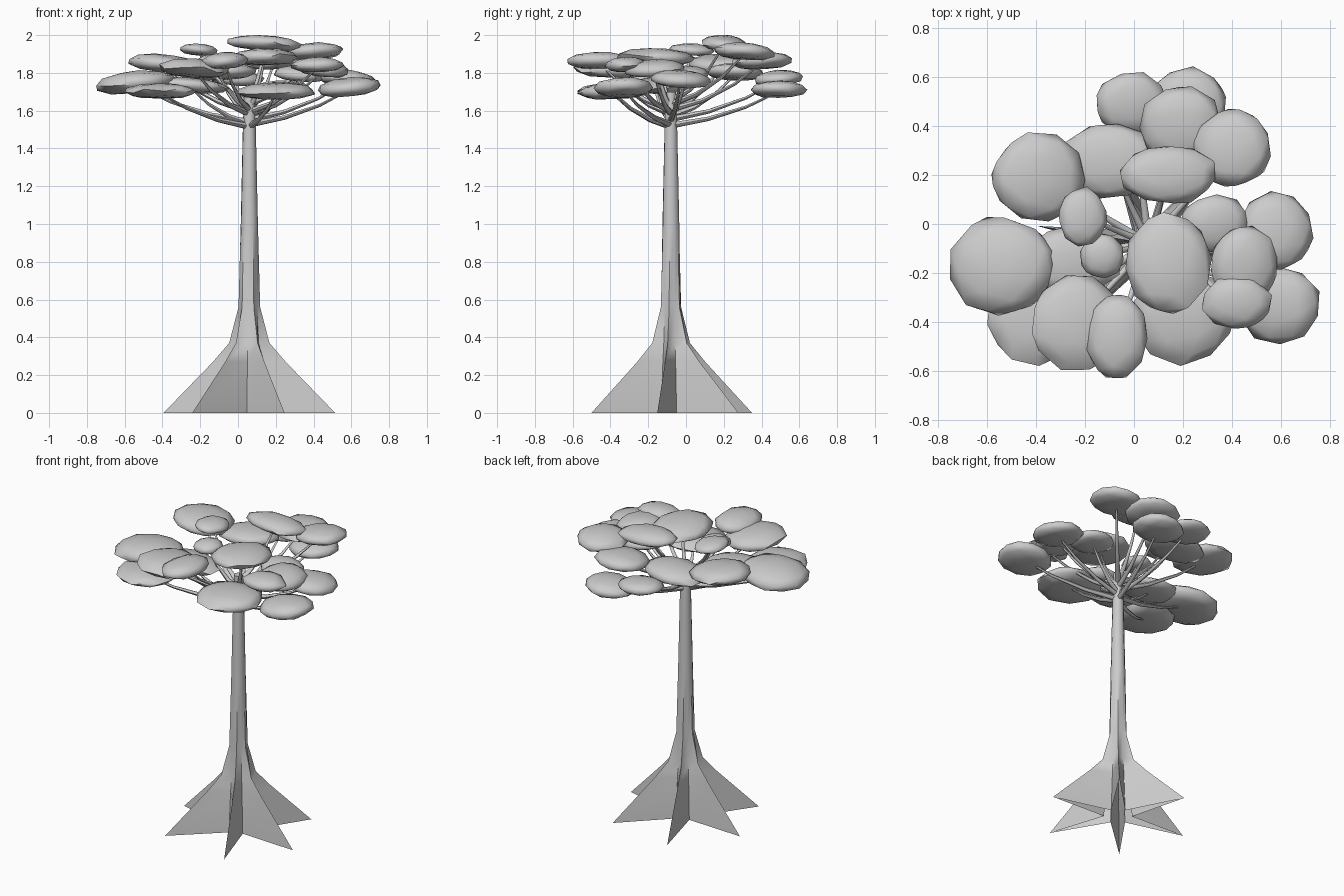
import bpy, bmesh, math, random
from mathutils import Vector, Euler

if "Cube" in bpy.data.objects:
    bpy.data.objects.remove(bpy.data.objects["Cube"])

random.seed(4)
CX, CY = 0.06, -0.08


def finish(name, bm, angle):
    bmesh.ops.recalc_face_normals(bm, faces=bm.faces)
    me = bpy.data.meshes.new(name)
    bm.to_mesh(me)
    bm.free()
    ob = bpy.data.objects.new(name, me)
    bpy.context.collection.objects.link(ob)
    bpy.ops.object.select_all(action='DESELECT')
    ob.select_set(True)
    bpy.context.view_layer.objects.active = ob
    bpy.ops.object.shade_smooth_by_angle(angle=math.radians(angle))
    return ob


def loft(bm, rings, cap=True):
    rows = [[bm.verts.new(p) for p in r] for r in rings]
    n = len(rows[0])
    for a, b in zip(rows, rows[1:]):
        for i in range(n):
            j = (i + 1) % n
            bm.faces.new((a[i], a[j], b[j], b[i]))
    if cap:
        bm.faces.new(rows[-1])


def tube(bm, pts, radii, n=6):
    rings = []
    for k, p in enumerate(pts):
        d = (pts[min(k + 1, len(pts) - 1)] - pts[max(k - 1, 0)]).normalized()
        u = d.cross(Vector((0, 0, 1))).normalized()
        v = u.cross(d)
        rings.append([p + radii[k] * (u * math.cos(t) + v * math.sin(t))
                      for t in (2 * math.pi * i / n for i in range(n))])
    loft(bm, rings)


# trunk with six buttress fins: (z, fin radius, valley radius), open underneath
fins = [-9, 51, 111, 171, 229, 294]
profile = [(0, 0.46, 0.085), (0.27, 0.195, 0.07), (0.37, 0.108, 0.062),
           (0.56, 0.058, 0.052), (1.0, 0.046, 0.045), (1.5, 0.035, 0.034),
           (1.7, 0.028, 0.028)]
rings = []
for z, tip, valley in profile:
    ring = []
    for k, a in enumerate(fins):
        nxt = fins[k + 1] if k < 5 else fins[0] + 360
        for ang, r in ((a, tip), ((a + nxt) / 2, valley)):
            t = math.radians(ang)
            ring.append((CX + r * math.cos(t), CY + r * math.sin(t), z))
    rings.append(ring)
bm = bmesh.new()
loft(bm, rings)
finish("trunk", bm, 40)

# foliage clumps: x, y, z, half width, half depth, half height
clumps = [
    (-0.54, -0.17, 1.745, 0.22, 0.20, 0.065),
    (-0.41, -0.39, 1.70, 0.19, 0.18, 0.045),
    (-0.23, -0.40, 1.82, 0.19, 0.20, 0.055),
    (-0.07, -0.46, 1.86, 0.13, 0.17, 0.05),
    (0.20, -0.38, 1.70, 0.21, 0.19, 0.05),
    (0.59, -0.33, 1.72, 0.17, 0.16, 0.055),
    (0.58, -0.03, 1.765, 0.15, 0.16, 0.05),
    (0.45, -0.17, 1.82, 0.14, 0.16, 0.05),
    (0.14, -0.16, 1.88, 0.18, 0.20, 0.05),
    (0.33, 0.00, 1.79, 0.14, 0.12, 0.045),
    (0.42, -0.32, 1.84, 0.14, 0.11, 0.045),
    (0.14, 0.20, 1.955, 0.20, 0.12, 0.045),
    (0.40, 0.31, 1.91, 0.16, 0.16, 0.05),
    (0.19, 0.40, 1.86, 0.17, 0.16, 0.05),
    (-0.01, 0.49, 1.77, 0.15, 0.13, 0.045),
    (0.22, 0.49, 1.71, 0.16, 0.15, 0.05),
    (-0.39, 0.19, 1.845, 0.19, 0.18, 0.055),
    (-0.10, 0.26, 1.80, 0.20, 0.15, 0.05),
    (-0.21, 0.03, 1.92, 0.10, 0.12, 0.035),
    (-0.13, -0.13, 1.86, 0.09, 0.09, 0.04),
    (-0.25, -0.15, 1.73, 0.20, 0.14, 0.045),
]
for i, (x, y, z, w, d, h) in enumerate(clumps):
    bm = bmesh.new()
    bmesh.ops.create_icosphere(bm, subdivisions=2, radius=1.0)
    spin = Euler((random.uniform(-.3, .3), random.uniform(-.3, .3), random.uniform(0, 6.28)))
    tilt = Euler((random.uniform(-.07, .07), random.uniform(-.1, .1), 0)).to_matrix()
    for v in bm.verts:
        p = v.co.copy()
        p.rotate(spin)
        p *= random.uniform(0.97, 1.06)
        # domed top, flatter underside
        up = p.z * h if p.z > 0 else max(p.z * 0.9, -0.75) * h
        v.co = tilt @ Vector((p.x * w, p.y * d, up)) + Vector((x, y, z))
    for v in bm.verts:
        v.co.z = min(v.co.z, 2.0)
    finish(f"foliage_{i + 1:02d}", bm, 60)

# limbs curving from the trunk top to each clump
bm = bmesh.new()
for x, y, z, w, d, h in clumps:
    low = min(max((z - 1.69) / 0.25, 0), 1)
    start = Vector((CX, CY, 1.51 + 0.14 * low))
    end = Vector((x, y, z - 0.01))
    flat = Vector((x - CX, y - CY, 0))
    rise = end.z - start.z
    pts = [start,
           start + flat * 0.35 + Vector((0, 0, rise * 0.2)),
           start + flat * 0.7 + Vector((0, 0, rise * 0.55)),
           end]
    tube(bm, pts, [0.018, 0.013, 0.009, 0.005])
finish("branches", bm, 60)
